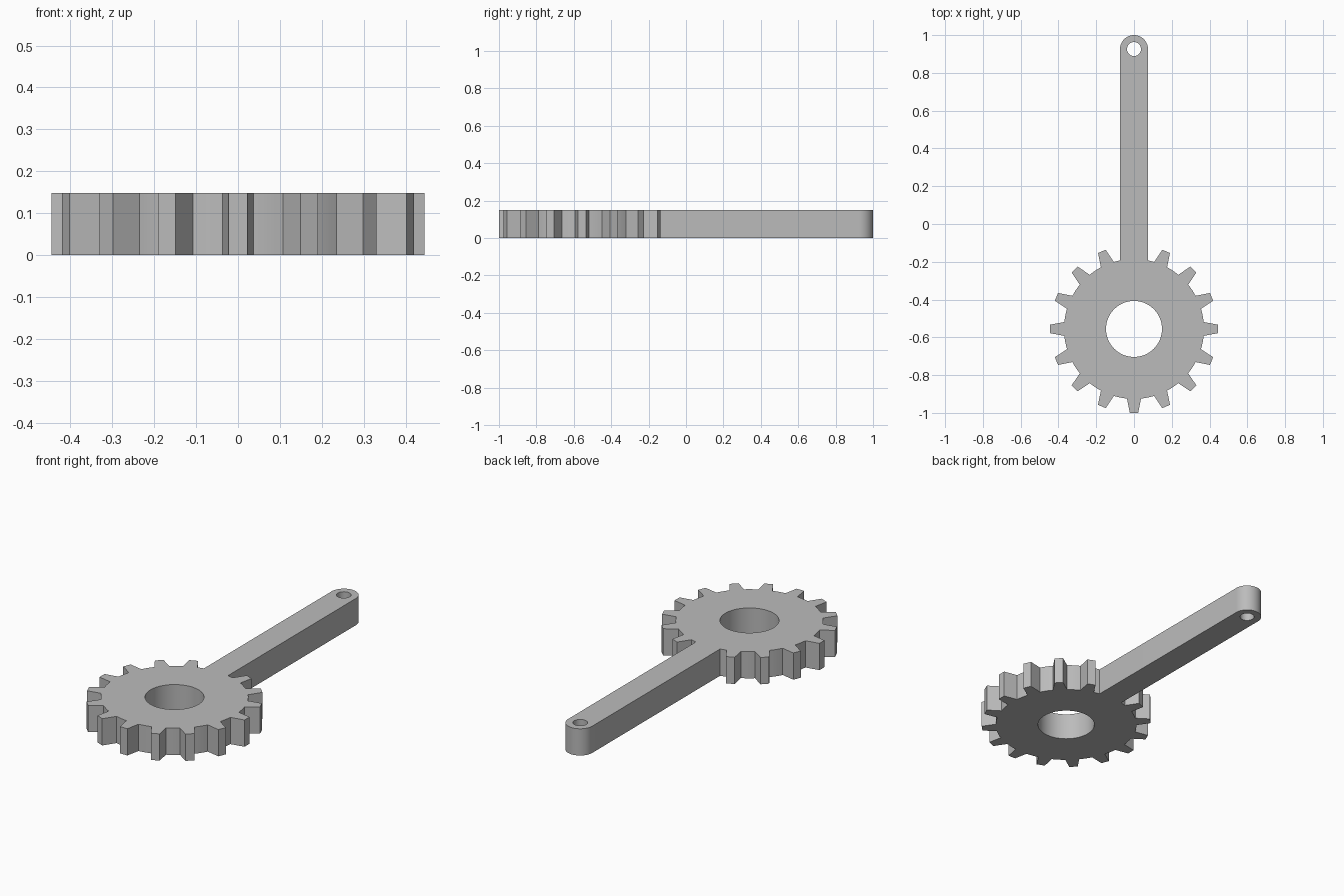
import bpy, bmesh
from math import pi, sin, cos, asin
from mathutils import Vector

cube = bpy.data.objects.get("Cube")
if cube:
    bpy.data.objects.remove(cube)

U = 2 / 13.5                 # module: thickness, arm width and bore radius
TEETH = 16
ROOT, TIP = 2.5, 3.0         # gear radii in modules
BASE_HALF, TIP_HALF = 0.25, 0.15
ARM_HALF, ARM_LENGTH = 0.5, 10
CENTRE_Y = -1 + TIP * U


def arc(radius, start, end, steps, cy=0):
    """Points along an arc, both ends included."""
    return [(radius * cos(start + (end - start) * i / steps),
             cy + radius * sin(start + (end - start) * i / steps))
            for i in range(steps + 1)]


def circle(radius, steps, cy=0):
    return arc(radius, 0, 2 * pi, steps, cy)[:-1]


def outline():
    """Gear rim, with the arm taking the place of the rear tooth."""
    points = []
    step = 2 * pi / TEETH
    base_angle = asin(BASE_HALF / ROOT)
    arm_angle = asin(ARM_HALF / ROOT)
    for i in range(TEETH):
        a = pi / 2 + i * step
        half = arm_angle if i == 0 else base_angle
        next_half = arm_angle if i == TEETH - 1 else base_angle
        if i == 0:
            points += arc(ARM_HALF, 0, pi, 32, ARM_LENGTH)
        else:
            along = Vector((cos(a), sin(a)))
            across = Vector((-sin(a), cos(a)))
            points += [tuple(along * TIP - across * TIP_HALF),
                       tuple(along * TIP + across * TIP_HALF)]
        points += arc(ROOT, a + half, a + step - next_half, 4)
    return points


# Flat profile with its two holes, extruded to a plate
bm = bmesh.new()
for loop in (outline(), circle(1, 64), circle(0.25, 32, ARM_LENGTH)):
    verts = [bm.verts.new((x * U, y * U + CENTRE_Y, 0)) for x, y in loop]
    for i, v in enumerate(verts):
        bm.edges.new((v, verts[i - 1]))
bmesh.ops.triangle_fill(bm, edges=bm.edges[:], use_beauty=True)
top = bmesh.ops.extrude_face_region(bm, geom=bm.faces[:], use_keep_orig=True)
bmesh.ops.translate(bm, vec=(0, 0, U),
                    verts=[g for g in top["geom"] if isinstance(g, bmesh.types.BMVert)])
bmesh.ops.recalc_face_normals(bm, faces=bm.faces[:])
mesh = bpy.data.meshes.new("gear_with_arm")
bm.to_mesh(mesh)
bm.free()

obj = bpy.data.objects.new("gear_with_arm", mesh)
bpy.context.collection.objects.link(obj)

# Plain grey finish
grey = bpy.data.materials.new("grey")
grey.use_nodes = True
grey.diffuse_color = (0.5, 0.5, 0.5, 1)
grey.node_tree.nodes["Principled BSDF"].inputs["Base Color"].default_value = grey.diffuse_color
mesh.materials.append(grey)

# Smooth the round end and bores, keep the teeth crisp
bpy.context.view_layer.objects.active = obj
obj.select_set(True)
bpy.ops.object.shade_smooth_by_angle(angle=pi / 6)
